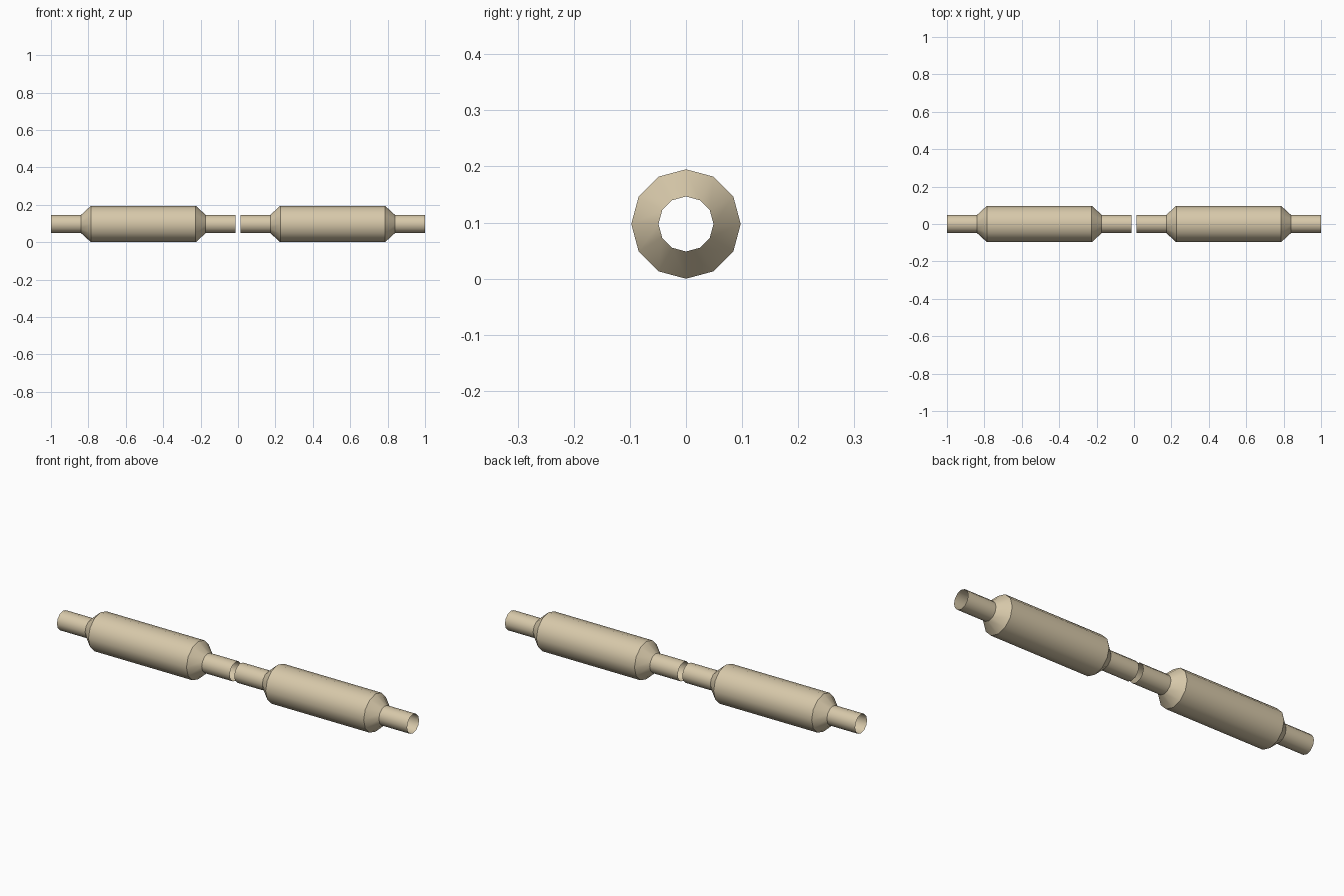
import bpy
import bmesh
from math import cos, sin, pi, radians

if "Cube" in bpy.data.objects:
    bpy.data.objects.remove(bpy.data.objects["Cube"])

SIDES = 12
BODY_R, PIPE_R = 0.0975, 0.049
# (x, radius) along one canister: pipe, cone, body, cone, pipe
PROFILE = [(0.013, PIPE_R), (0.173, PIPE_R), (0.226, BODY_R),
           (0.786, BODY_R), (0.839, PIPE_R), (1.0, PIPE_R)]


def canister(name, side):
    """Open-ended lathed tube along x, on the given side of the centre."""
    bm = bmesh.new()
    rings = [[bm.verts.new((side * x, r * cos(2 * pi * k / SIDES),
                            BODY_R + r * sin(2 * pi * k / SIDES)))
              for k in range(SIDES)] for x, r in PROFILE]
    for a, b in zip(rings, rings[1:]):
        for k in range(SIDES):
            n = (k + 1) % SIDES
            quad = [a[k], b[k], b[n], a[n]]
            # keep normals pointing outward on both sides
            bm.faces.new(quad[::-1] if side > 0 else quad)
    mesh = bpy.data.meshes.new(name)
    bm.to_mesh(mesh)
    bm.free()
    obj = bpy.data.objects.new(name, mesh)
    bpy.context.collection.objects.link(obj)
    # smooth around the tube, crisp at the cone edges
    bpy.ops.object.select_all(action='DESELECT')
    obj.select_set(True)
    bpy.context.view_layer.objects.active = obj
    bpy.ops.object.shade_smooth_by_angle(angle=radians(35))
    return obj


# Tan painted metal
tan = bpy.data.materials.new("tan_metal")
tan.diffuse_color = (0.68, 0.58, 0.40, 1)
tan.use_nodes = True
tan.node_tree.nodes["Principled BSDF"].inputs["Base Color"].default_value = tan.diffuse_color

for name, side in (("left_canister", -1), ("right_canister", 1)):
    canister(name, side).data.materials.append(tan)
